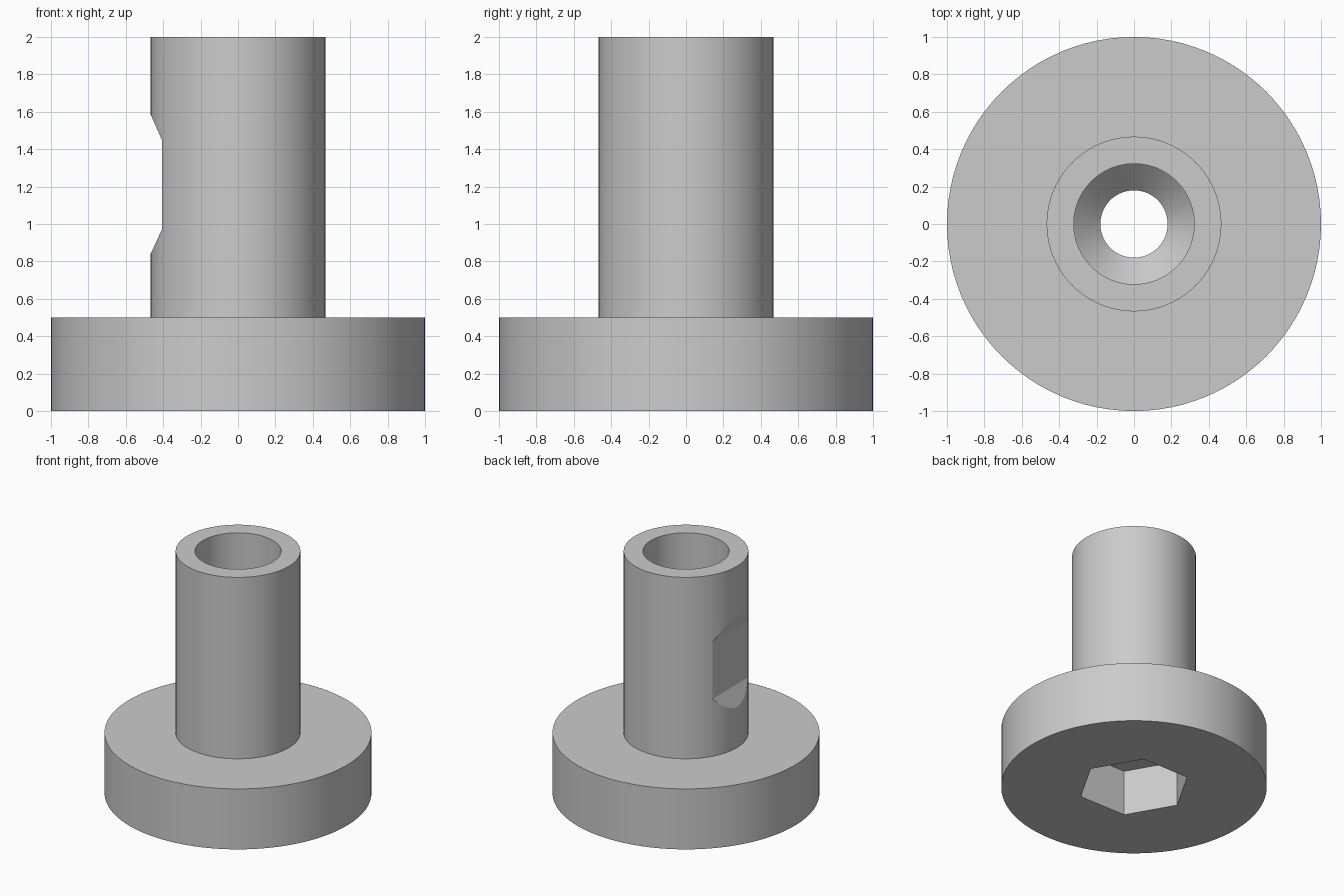
import bpy, bmesh, math
from mathutils import Vector

cube = bpy.data.objects.get("Cube")
if cube:
    bpy.data.objects.remove(cube, do_unlink=True)

grey = bpy.data.materials.new("mid_grey")
grey.use_nodes = True
colour = (0.6, 0.6, 0.6, 1)
grey.diffuse_color = colour
grey.node_tree.nodes["Principled BSDF"].inputs["Base Color"].default_value = colour


def add_object(name, bm):
    bmesh.ops.recalc_face_normals(bm, faces=bm.faces)
    mesh = bpy.data.meshes.new(name)
    bm.to_mesh(mesh)
    bm.free()
    mesh.materials.append(grey)
    obj = bpy.data.objects.new(name, mesh)
    bpy.context.collection.objects.link(obj)
    return obj


def lathe(name, profile, steps=96):
    """Revolve a closed (radius, height) profile around z."""
    bm = bmesh.new()
    verts = [bm.verts.new((r, 0, z)) for r, z in profile]
    edges = [bm.edges.new((v, verts[i - 1])) for i, v in enumerate(verts)]
    bmesh.ops.spin(bm, geom=verts + edges, cent=(0, 0, 0), axis=(0, 0, 1),
                   angle=math.tau, steps=steps, use_merge=True)
    bmesh.ops.remove_doubles(bm, verts=bm.verts, dist=0.0001)
    return add_object(name, bm)


def prism(name, points, direction):
    """Extrude a flat outline along a direction."""
    bm = bmesh.new()
    face = bm.faces.new([bm.verts.new(p) for p in points])
    new = bmesh.ops.extrude_face_region(bm, geom=[face])["geom"]
    bmesh.ops.translate(bm, vec=Vector(direction),
                        verts=[v for v in new if isinstance(v, bmesh.types.BMVert)])
    # Keep the starting cap if the extrusion dropped it
    bmesh.ops.holes_fill(bm, edges=[e for e in bm.edges if e.is_boundary])
    return add_object(name, bm)


def cut(target, cutter):
    cutter.hide_render = True
    mod = target.modifiers.new("cut", 'BOOLEAN')
    mod.operation = 'DIFFERENCE'
    mod.solver = 'EXACT'
    mod.object = cutter
    bpy.context.view_layer.objects.active = target
    bpy.ops.object.modifier_apply(modifier=mod.name)
    bpy.data.objects.remove(cutter, do_unlink=True)


# Wide flange, hollow stem, countersunk bore
body = lathe("flanged_sleeve", [
    (0.18, 0), (1, 0), (1, 0.5), (0.467, 0.5), (0.467, 2),
    (0.322, 2), (0.322, 0.64), (0.18, 0.5)])

# Hexagonal socket in the underside
corners = [math.tau * i / 6 for i in range(6)]
socket = prism("hex_socket_cutter",
               [(0.425 * math.cos(a), 0.425 * math.sin(a), -0.1) for a in corners],
               (0, 0, 0.478))
cut(body, socket)

# Flat with sloped ends on the -x side of the stem
flat = [(-0.405, 0.975), (-0.405, 1.445), (-0.529, 1.725), (-0.529, 0.705)]
cut(body, prism("flat_cutter", [(x, -0.6, z) for x, z in flat], (0, 1.2, 0)))

bpy.ops.object.select_all(action='DESELECT')
body.select_set(True)
bpy.context.view_layer.objects.active = body
bpy.ops.object.shade_smooth_by_angle(angle=math.radians(20))
